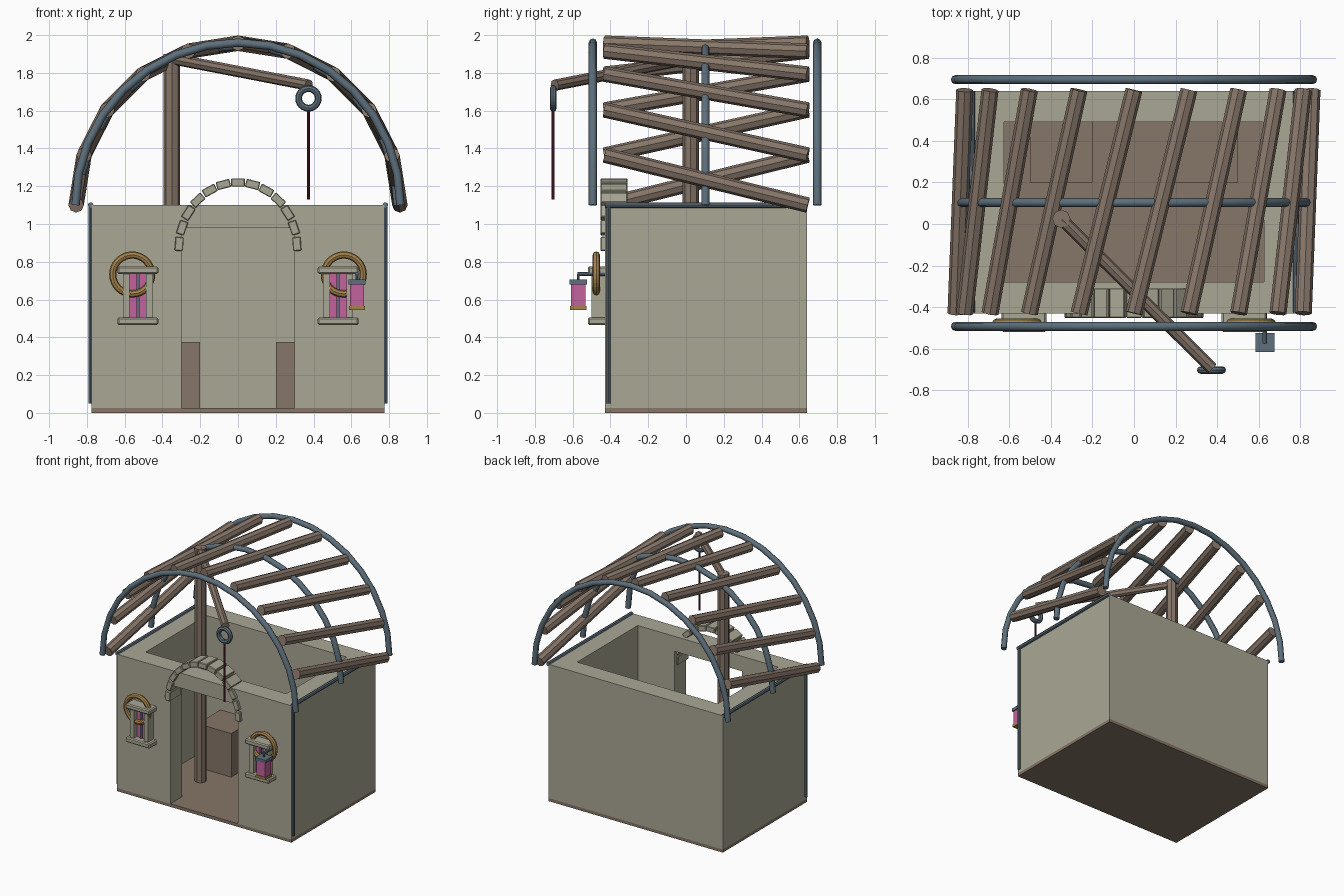
import bpy
from math import sin, cos, radians, pi
from mathutils import Vector

if "Cube" in bpy.data.objects:
    bpy.data.objects.remove(bpy.data.objects["Cube"])


def material(name, rgb):
    m = bpy.data.materials.new(name)
    m.diffuse_color = (*rgb, 1)
    m.use_nodes = True
    m.node_tree.nodes["Principled BSDF"].inputs["Base Color"].default_value = m.diffuse_color
    return m


STONE = material("stone", (0.40, 0.39, 0.30))
WOOD = material("wood", (0.24, 0.18, 0.14))
METAL = material("metal", (0.11, 0.16, 0.20))
GLASS = material("pink_glass", (0.55, 0.12, 0.34))
GOLD = material("gold", (0.38, 0.23, 0.07))
ROPE = material("rope", (0.09, 0.015, 0.03))


def finish(name, mat):
    o = bpy.context.object
    o.name = name
    o.data.materials.append(mat)
    return o


def box(name, lo, hi, mat, rot=0, bevel=0):
    """Box between two corners, optionally turned about the y axis."""
    lo, hi = Vector(lo), Vector(hi)
    bpy.ops.mesh.primitive_cube_add(size=1, location=(lo + hi) / 2)
    o = finish(name, mat)
    o.scale = hi - lo
    bpy.ops.object.transform_apply(location=False, rotation=False, scale=True)
    o.rotation_euler.y = rot
    if bevel:
        b = o.modifiers.new("bevel", "BEVEL")
        b.width = bevel
        b.segments = 1
    return o


def rod(name, a, b, r, mat, sides=8):
    a, b = Vector(a), Vector(b)
    d = b - a
    bpy.ops.mesh.primitive_cylinder_add(vertices=sides, radius=r, depth=d.length,
                                        location=(a + b) / 2)
    o = finish(name, mat)
    o.rotation_euler = d.to_track_quat("Z", "Y").to_euler()
    return o


def ring(name, loc, major, minor, mat, n=24):
    bpy.ops.mesh.primitive_torus_add(location=loc, rotation=(pi / 2, 0, 0), major_radius=major,
                                     minor_radius=minor, major_segments=n, minor_segments=8)
    return finish(name, mat)


def tube(name, points, r, mat):
    c = bpy.data.curves.new(name, "CURVE")
    c.dimensions = "3D"
    c.bevel_depth = r
    c.bevel_resolution = 2
    c.use_fill_caps = True
    s = c.splines.new("POLY")
    s.points.add(len(points) - 1)
    for p, co in zip(s.points, points):
        p.co = (*co, 1)
    c.materials.append(mat)
    o = bpy.data.objects.new(name, c)
    bpy.context.collection.objects.link(o)


def on_arc(deg, r, y):
    """Point on the roof arc, angle measured from the ridge."""
    return (r * sin(radians(deg)), y, 1.1 + r * cos(radians(deg)))


X, YF, YB, H, T = 0.775, -0.43, 0.64, 1.1, 0.15

# Floor and walls
box("floor", (-X, YF, 0), (X, YB, 0.025), WOOD)
box("back_wall", (-X, YB - T, 0.025), (X, YB, H), STONE)
box("door_lintel", (-0.3, YF, 0.98), (0.3, YF + T, H), STONE)
for s, side in ((-1, "left"), (1, "right")):
    def span(a, b):
        return min(s * a, s * b), max(s * a, s * b)

    x0, x1 = span(X - T, X)
    box(side + "_wall", (x0, YF + T, 0.025), (x1, YB - T, H), STONE)
    x0, x1 = span(0.3, X)
    box(side + "_front_wall", (x0, YF, 0.025), (x1, YF + T, H), STONE)
    # Crates inside
    x0, x1 = span(0.2, 0.5)
    box(side + "_crate", (x0, 0.2, 0.025), (x1, YB - T, 0.375), WOOD)
    # Corner pipe and wall-top rail
    rod(side + "_corner_pipe", (s * 0.78, -0.41, 0.05), (s * 0.78, -0.41, H), 0.011, METAL)
    rod(side + "_top_rail", (s * 0.78, -0.425, H), (s * 0.78, YB, H), 0.015, METAL)

    # Window: sills, jambs, glass, mullion and wreath
    c = s * 0.53
    for z, part in ((0.755, "top"), (0.485, "bottom")):
        box(f"{side}_window_{part}_sill", (c - 0.108, -0.52, z - 0.02),
            (c + 0.108, YF + 0.01, z + 0.02), STONE, bevel=0.008)
    for j in (-1, 1):
        jx = c + j * 0.062
        box(side + "_window_jamb", (jx - 0.018, -0.50, 0.5), (jx + 0.018, YF + 0.01, 0.74), STONE)
    box(side + "_window_glass", (c - 0.05, -0.465, 0.5), (c + 0.05, YF + 0.01, 0.74), GLASS)
    box(side + "_window_mullion", (c - 0.008, -0.475, 0.5), (c + 0.008, -0.46, 0.74), METAL)
    ring(side + "_wreath", (s * 0.56, -0.475, 0.733), 0.103, 0.019, GOLD, 32)

# Door arch stones
for i in range(13):
    a = radians(4 + i * 172 / 12)
    x, z = 0.312 * cos(a), 0.87 + 0.35 * sin(a)
    box("arch_stone", (x - 0.022, -0.452, z - 0.037), (x + 0.022, -0.31, z + 0.037),
        STONE, rot=-a, bevel=0.004)

# Roof hoops
for name, y, r in (("front", -0.493, 0.86), ("middle", 0.103, 0.845), ("back", 0.695, 0.86)):
    tube(name + "_roof_hoop", [on_arc(-90 + i * 11.25, r, y) for i in range(17)], 0.022, METAL)

# Twisted roof beams
for i in range(10):
    a = -90 + i * 18
    rod("roof_beam", on_arc(a, 0.857, YF), on_arc(a + 18, 0.857, 0.645), 0.041, WOOD)

# Crane: mast, boom, pulley ring and rope
rod("crane_mast", (-0.35, 0.025, 0.025), (-0.35, 0.025, 1.9), 0.044, WOOD)
rod("crane_boom", (-0.35, 0.025, 1.875), (0.375, -0.695, 1.735), 0.03, WOOD)
ring("pulley_ring", (0.373, -0.703, 1.665), 0.052, 0.018, METAL)
rod("hoist_rope", (0.373, -0.703, 1.13), (0.373, -0.703, 1.63), 0.008, ROPE)

# Lantern on a bracket
LX, LY = 0.63, -0.57
rod("lantern_bracket", (LX, YF, 0.735), (LX, LY - 0.005, 0.735), 0.011, METAL)
rod("lantern_hanger", (LX, LY, 0.69), (LX, LY, 0.735), 0.007, METAL)
for part, w, z0, z1, mat in (("cap", 0.046, 0.68, 0.705, METAL), ("glass", 0.038, 0.565, 0.68, GLASS),
                             ("base", 0.043, 0.545, 0.565, GOLD)):
    box("lantern_" + part, (LX - w, LY - w, z0), (LX + w, LY + w, z1), mat)
